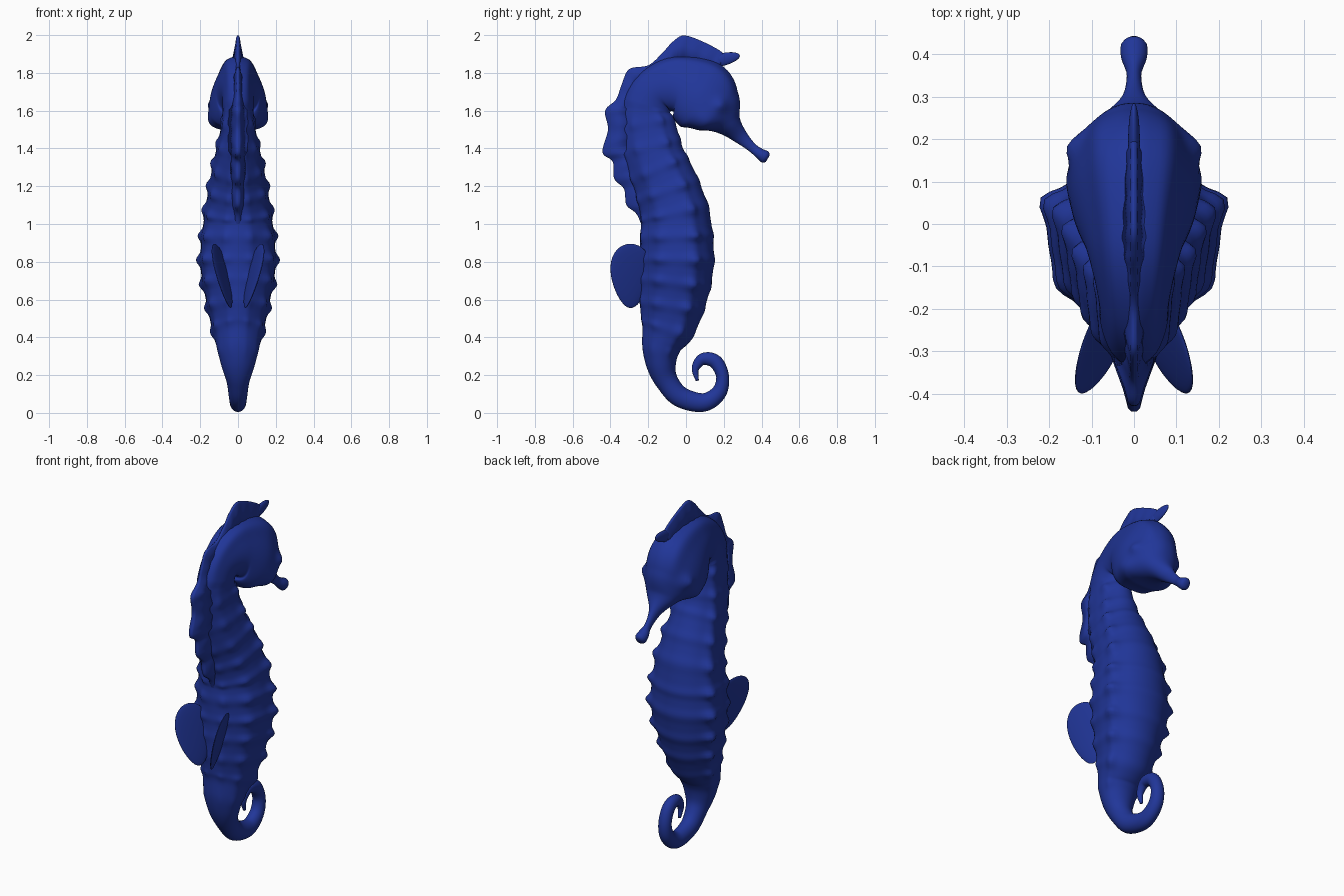
import bpy, bmesh, math
from mathutils import Vector

if "Cube" in bpy.data.objects:
    bpy.data.objects.remove(bpy.data.objects["Cube"])

blue = bpy.data.materials.new("deep blue")
blue.use_nodes = True
COLOUR = (0.015, 0.037, 0.32, 1)
blue.diffuse_color = COLOUR
blue.node_tree.nodes["Principled BSDF"].inputs["Base Color"].default_value = COLOUR


def finish(name, bm):
    """Turn a bmesh into a smooth, coloured object."""
    bmesh.ops.recalc_face_normals(bm, faces=bm.faces)
    mesh = bpy.data.meshes.new(name)
    bm.to_mesh(mesh)
    bm.free()
    mesh.materials.append(blue)
    mesh.shade_smooth()
    obj = bpy.data.objects.new(name, mesh)
    bpy.context.collection.objects.link(obj)


def spline(points, spacing):
    """Catmull-Rom curve through points of any dimension."""
    pts = [Vector(p) for p in points]
    pts = [pts[0] * 2 - pts[1]] + pts + [pts[-1] * 2 - pts[-2]]
    out = []
    for a, b, c, d in zip(pts, pts[1:], pts[2:], pts[3:]):
        steps = max(2, round((c - b).length / spacing))
        for i in range(steps):
            t = i / steps
            out.append(0.5 * (2 * b + (c - a) * t + (2 * a - 5 * b + 4 * c - d) * t * t
                              + (3 * b - a - 3 * c + d) * t ** 3))
    return out + [pts[-2]]


def loft(bm, rings):
    """Skin closed rings and cap both ends."""
    loops = [[bm.verts.new(p) for p in ring] for ring in rings]
    for low, high in zip(loops, loops[1:]):
        for i in range(len(low)):
            j = (i + 1) % len(low)
            bm.faces.new((low[i], low[j], high[j], high[i]))
    bm.faces.new(loops[0])
    bm.faces.new(loops[-1])


def bump(value, centre, width):
    return math.exp(-((value - centre) / width) ** 2)


def ramp(value, start, end):
    t = min(1, max(0, (value - start) / (end - start)))
    return t * t * (3 - 2 * t)


# Spine stations: y, z, half depth, half width
TAIL = [
    (.06, .17, .008, .008), (.05, .235, .02, .018), (.09, .285, .032, .028),
    (.157, .27, .037, .033), (.194, .19, .034, .036), (.172, .105, .041, .038),
    (.09, .055, .049, .042), (-.03, .085, .055, .048), (-.1, .165, .06, .06),
]
TORSO = [
    (-.13, .25, .078, .088), (-.13, .35, .105, .114), (-.095, .46, .15, .14),
    (-.07, .6, .182, .17), (-.05, .77, .2, .2), (-.05, .92, .198, .195),
    (-.06, 1.05, .187, .177), (-.105, 1.2, .175, .151), (-.165, 1.35, .162, .122),
    (-.2, 1.5, .153, .092), (-.21, 1.61, .13, .082),
]
HEAD = [
    (-.165, 1.7, .125, .086), (-.05, 1.735, .155, .112), (.08, 1.678, .195, .146),
    (.17, 1.597, .145, .14), (.23, 1.525, .07, .088), (.288, 1.463, .04, .032),
    (.35, 1.405, .025, .017), (.392, 1.372, .029, .03), (.42, 1.354, .034, .031),
    (.433, 1.346, .02, .018),
]
spine = spline(TAIL + TORSO + HEAD, .013)
SIDES = 64
neck_start = next(i for i, s in enumerate(spine) if s[1] > 1.62)

# Body: ribbed trunk with long side ridges, flowing into tail and head
rings, travelled = [], 0
for k, s in enumerate(spine):
    before, after = spine[max(k - 1, 0)], spine[min(k + 1, len(spine) - 1)]
    tangent = Vector((0, after[0] - before[0], after[1] - before[1])).normalized()
    belly = Vector((0, tangent.z, -tangent.y))
    if k:
        travelled += math.hypot(s[0] - spine[k - 1][0], s[1] - spine[k - 1][1])
    head = ramp(k, neck_start - 8, neck_start + 16)
    brow = head * ramp(s[0], .2, .1)
    jaw = head * ramp(s[2], .05, .12)
    trunk = ramp(s[1], .2, .5) * (1 - head) if k < neck_start and s[0] < .04 else 0
    rib = (0.5 + 0.5 * math.cos(travelled * math.tau / .125)) ** 2
    ring = []
    for i in range(SIDES):
        angle = math.tau * i / SIDES
        across, along = math.sin(angle), math.cos(angle)
        side = math.acos(max(-1, min(1, along)))
        ridge = 1.25 * bump(side, 1.1, .18) + .7 * bump(side, 2.05, .18)
        ridge += .45 * bump(side, 2.75, .13)
        ring_rib = .035 * rib * (1 - .6 * bump(side, math.pi, .8))
        size = 1 + trunk * (ridge * (.05 + .085 * rib) + ring_rib - .03)
        size += brow * .07 * bump(side, 2.45, .25)
        # Wider belly side, boxy jaw
        flare = 1 + (.22 * jaw + .12 * trunk) * along
        square = 1 - jaw * (.4 * max(0, along) + .12 * max(0, -along))
        x = math.copysign(abs(across) ** square, across) * s[3] * size * flare
        p = Vector((x, s[0], s[1])) + belly * (s[2] * along * size)
        # Soft eye and cheek swellings
        eye = .024 * bump(math.hypot(p.y - .185, p.z - 1.63), 0, .035)
        cheek = .02 * bump(math.hypot(p.y - .1, p.z - 1.53), 0, .06)
        p.x += math.copysign((eye + cheek) * jaw * ramp(abs(x), .04, .1), x)
        ring.append(p)
    rings.append(ring)
bm = bmesh.new()
loft(bm, rings)
finish("body", bm)

# Crest: thin scalloped fin over the head and down the back
CREST = [
    (.2, 1.875), (.19, 1.91), (.09, 1.965), (-.01, 1.998), (-.07, 1.965), (-.13, 1.9),
    (-.2, 1.84), (-.3, 1.82), (-.34, 1.74), (-.37, 1.66), (-.428, 1.6), (-.413, 1.5),
    (-.442, 1.38), (-.388, 1.33), (-.38, 1.24), (-.328, 1.185), (-.315, 1.1),
    (-.26, 1.05), (-.22, .95),
]
rings = []
for k, edge in enumerate(spline(CREST, .012)):
    near = min(spine, key=lambda s: (s.xy - edge).length)
    root = edge.lerp(near.xy, .5)
    thick = .03 + .022 * ramp(edge.y, 1.8, 1.5) + .002 * math.sin(k * .9)
    outline = [(0, .12), (.06, .28), (.4, .5), (1, 1)]
    ring = []
    for sign, part in ((1, outline), (-1, outline[::-1])):
        for depth, width in part:
            p = edge.lerp(root, depth)
            ring.append((sign * thick * width, p.x, p.y))
    rings.append(ring)
bm = bmesh.new()
loft(bm, rings)
finish("crest", bm)


def ellipsoid(name, place):
    """A ball whose unit points are moved by the given rule."""
    bm = bmesh.new()
    bmesh.ops.create_uvsphere(bm, u_segments=32, v_segments=20, radius=1)
    for v in bm.verts:
        v.co = place(v.co.copy())
    finish(name, bm)


# Horn: flat spur at the front of the crest
ellipsoid("horn", lambda p: Vector((.014 * p.x, .19 + .095 * p.y,
                                    1.87 + .034 * p.z + .02 * p.y)))

# Paired leaf-shaped fins on the back
for name, sign in (("left_fin", 1), ("right_fin", -1)):
    def fin(p):
        y = -.293 + .122 * p.y * (.85 + .22 * p.z)
        z = .725 + .17 * p.z
        x = .04 + .25 * (z - .57) + .3 * (-.285 - y) + .014 * p.x
        return Vector((sign * x, y, z))

    ellipsoid(name, fin)
